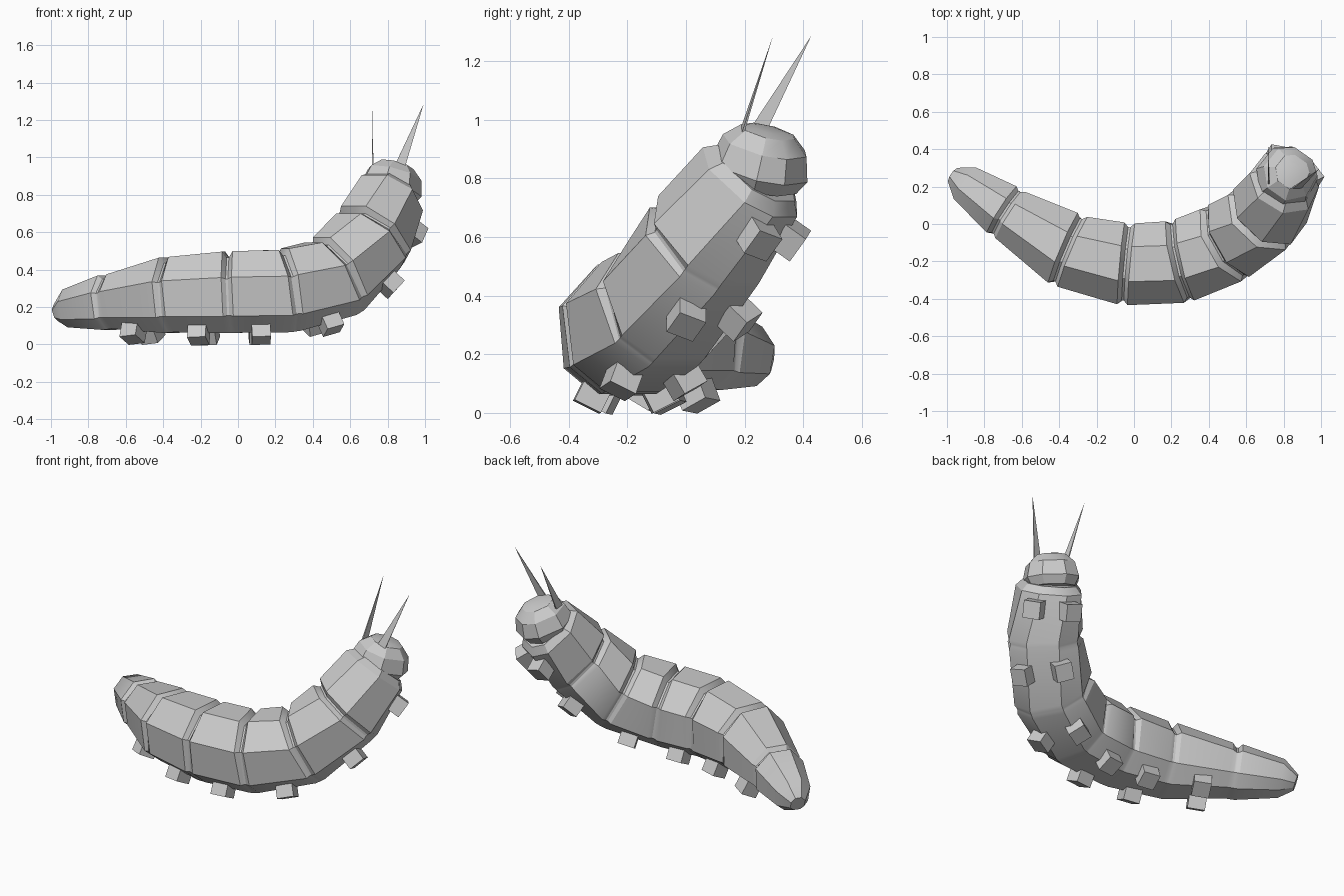
import bpy, bmesh, math
from mathutils import Vector, Matrix

cube = bpy.data.objects.get("Cube")
if cube:
    bpy.data.objects.remove(cube, do_unlink=True)

grey = bpy.data.materials.new("plain_grey")
grey.use_nodes = True
GREY = (0.6, 0.6, 0.6, 1)
grey.diffuse_color = GREY
grey.node_tree.nodes["Principled BSDF"].inputs["Base Color"].default_value = GREY

UP = Vector((0, 0, 1))
# Half of the eight-sided cross-section: (side, up)
HALF = [(0.42, 0.95), (0.98, 0.33), (0.9, -0.6), (0.42, -1)]
SECTION = HALF + [(-s, u) for s, u in reversed(HALF)]


def finish(name, bm):
    bmesh.ops.recalc_face_normals(bm, faces=bm.faces)
    mesh = bpy.data.meshes.new(name)
    bm.to_mesh(mesh)
    bm.free()
    obj = bpy.data.objects.new(name, mesh)
    bpy.context.collection.objects.link(obj)
    mesh.materials.append(grey)
    return obj


def smooth(obj):
    bpy.ops.object.select_all(action='DESELECT')
    obj.select_set(True)
    bpy.context.view_layer.objects.active = obj
    bpy.ops.object.shade_smooth_by_angle(angle=math.radians(30))


def frame(tangent, hint=UP):
    t = tangent.normalized()
    up = (hint - t * hint.dot(t)).normalized()
    return t, t.cross(up), up


def ring(bm, centre, axes, radius, groove=0.0):
    # Grooves are deepest on the back and fade out at the belly
    _, side, up = axes
    verts = []
    for s, u in SECTION:
        r = radius * (1 - groove * (1 + u) / 2)
        verts.append(bm.verts.new(centre + side * s * r + up * u * r))
    return verts


def skin(bm, rings):
    for a, b in zip(rings, rings[1:]):
        for i in range(len(a)):
            j = (i + 1) % len(a)
            bm.faces.new((a[i], a[j], b[j], b[i]))
    bm.faces.new(rings[0])
    bm.faces.new(rings[-1])


# Body path from tail to neck: position and radius
path = [
    ((-0.966, 0.262, 0.17), 0.045),
    ((-0.90, 0.215, 0.195), 0.105),
    ((-0.68, 0.06, 0.23), 0.15),
    ((-0.35, -0.14, 0.27), 0.207),
    ((-0.04, -0.213, 0.285), 0.224),
    ((0.255, -0.195, 0.295), 0.228),
    ((0.515, -0.085, 0.37), 0.226),
    ((0.705, 0.06, 0.575), 0.217),
    ((0.80, 0.215, 0.79), 0.188),
]
points = [Vector(p) for p, _ in path]
radii = [r for _, r in path]
FIRST_JOINT = 2

# Segmented body with a groove at every joint
bm = bmesh.new()
rings = []
last = len(points) - 1
for i, p in enumerate(points):
    axes = frame(points[min(i + 1, last)] - points[max(i - 1, 0)])
    if FIRST_JOINT <= i < last:
        for step, depth in ((-0.028, 0), (-0.006, 0.16), (0.006, 0.16), (0.028, 0)):
            rings.append(ring(bm, p + axes[0] * step, axes, radii[i], depth))
    else:
        rings.append(ring(bm, p, axes, radii[i]))
neck = points[-1] + axes[0] * 0.04
rings.append(ring(bm, neck, axes, 0.152))
skin(bm, rings)
smooth(finish("body", bm))

# Head
bm = bmesh.new()
head_axes = frame(Vector((0.24, 0.22, 0.95)), axes[2])
base = Vector((0.812, 0.247, 0.832))
profile = [(-0.05, 0.135), (0, 0.162), (0.085, 0.141), (0.135, 0.09), (0.144, 0.05)]
skin(bm, [ring(bm, base + head_axes[0] * h, head_axes, r) for h, r in profile])
smooth(finish("head", bm))

# Antennae: slim blades narrowing to a point
blades = {
    "right_antenna": ((0.72, 0.2, 0.94), (0.72, 0.27, 0.95), (0.72, 0.428, 1.287)),
    "left_antenna": ((0.83, 0.18, 0.94), (0.89, 0.19, 0.94), (0.993, 0.297, 1.287)),
}
for name, corners in blades.items():
    a, b, tip = map(Vector, corners)
    n = (b - a).cross(tip - a).normalized() * 0.004
    bm = bmesh.new()
    foot = [bm.verts.new(v) for v in (a + n, b + n, b - n, a - n)]
    top = bm.verts.new(tip)
    bm.faces.new(foot)
    for i in range(4):
        bm.faces.new((foot[i], foot[(i + 1) % 4], top))
    finish(name, bm)

# A pair of stubby legs under each segment, placed by a fraction of its length
LEG = 0.1
FRACTIONS = (0.46, 0.5, 0.5, 0.54, 0.6, 0.7)
for n, along in enumerate(FRACTIONS, 1):
    i = FIRST_JOINT + n - 1
    mid = points[i].lerp(points[i + 1], along)
    radius = radii[i] + (radii[i + 1] - radii[i]) * along
    t, side, up = frame(points[i + 1] - points[i])
    for label, sign in (("front", 1), ("back", -1)):
        out = (side * sign * 0.45 - up * 0.9).normalized()
        across = out.cross(t)
        rot = Matrix((t, across, out)).transposed().to_4x4()
        bm = bmesh.new()
        bmesh.ops.create_cube(bm, size=LEG,
                              matrix=Matrix.Translation(mid + out * (radius + 0.025)) @ rot)
        finish(f"{label}_leg_{n}", bm)
